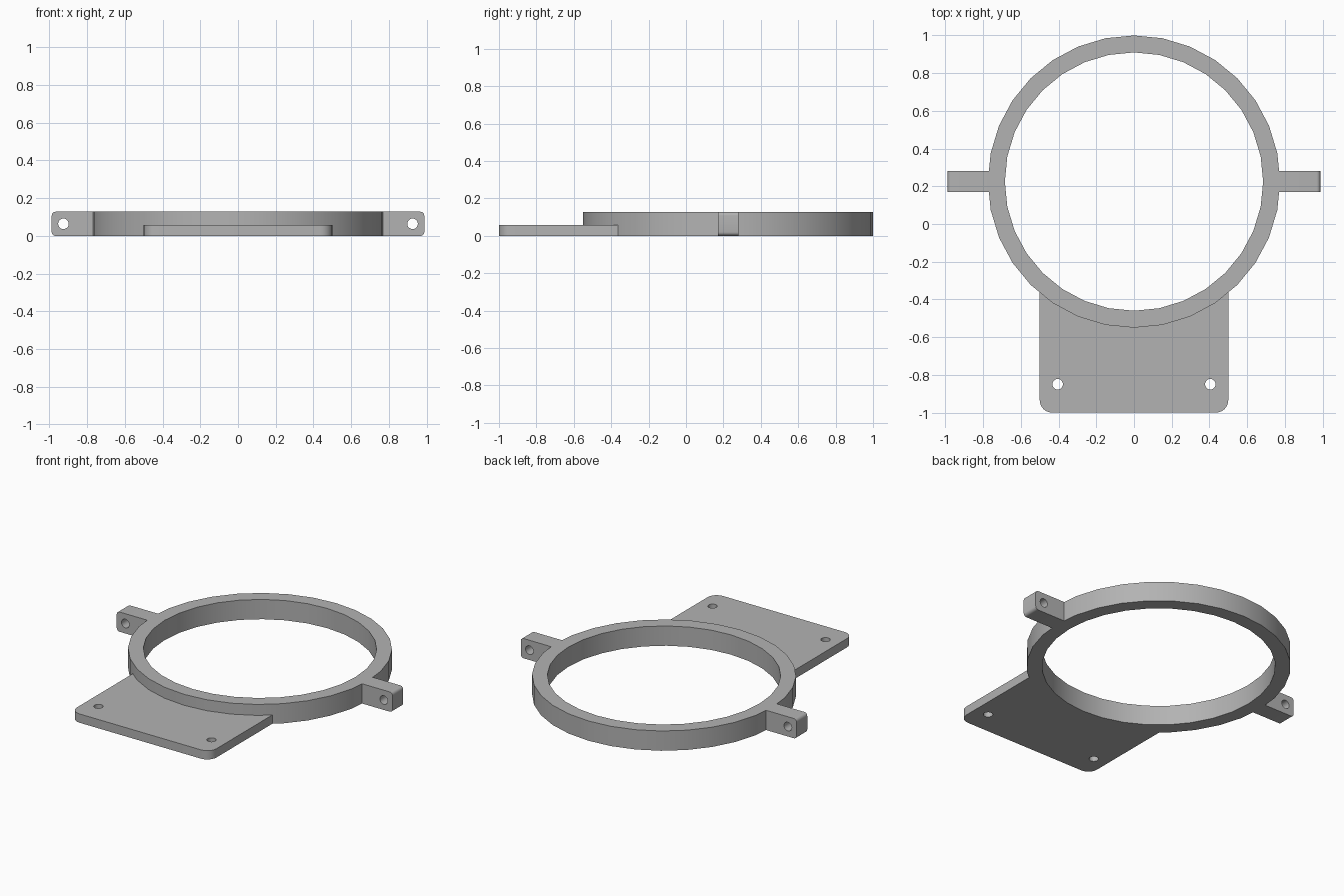
import bpy, bmesh
from math import cos, sin, pi, radians
from mathutils import Matrix

cube = bpy.data.objects.get("Cube")
if cube:
    bpy.data.objects.remove(cube)

grey = bpy.data.materials.new("light_grey")
grey.use_nodes = True
colour = (0.45, 0.45, 0.45, 1)
grey.diffuse_color = colour
grey.node_tree.nodes["Principled BSDF"].inputs["Base Color"].default_value = colour

RING_Y, OUTER, INNER, HEIGHT = 0.225, 0.775, 0.685, 0.128
SIDES, PLATE_HEIGHT, HOLE = 32, 0.057, 0.028


def arc(cx, cy, r, start, end, steps):
    angles = [radians(start + (end - start) * i / steps) for i in range(steps + 1)]
    return [(cx + r * cos(a), cy + r * sin(a)) for a in angles]


def circle(cx, cy, r, sides):
    return arc(cx, cy, r, 0, 360, sides)[:-1]


def extrude(name, loops, depth, matrix):
    """Fill an outline with holes, thicken it about its plane and place it."""
    curve = bpy.data.curves.new(name + "_outline", 'CURVE')
    curve.dimensions = '2D'
    curve.fill_mode = 'BOTH'
    curve.extrude = depth / 2
    for loop in loops:
        spline = curve.splines.new('POLY')
        spline.points.add(len(loop) - 1)
        for point, (x, y) in zip(spline.points, loop):
            point.co = (x, y, 0, 1)
        spline.use_cyclic_u = True
    helper = bpy.data.objects.new(name + "_outline", curve)
    bpy.context.collection.objects.link(helper)
    bpy.context.view_layer.update()
    evaluated = helper.evaluated_get(bpy.context.evaluated_depsgraph_get())
    mesh = bpy.data.meshes.new_from_object(evaluated)
    bpy.data.objects.remove(helper)
    bm = bmesh.new()
    bm.from_mesh(mesh)
    bmesh.ops.remove_doubles(bm, verts=bm.verts, dist=1e-5)
    bm.transform(matrix)
    bmesh.ops.recalc_face_normals(bm, faces=bm.faces)
    bm.to_mesh(mesh)
    bm.free()
    mesh.name = name
    mesh.materials.clear()
    mesh.materials.append(grey)
    obj = bpy.data.objects.new(name, mesh)
    bpy.context.collection.objects.link(obj)
    bpy.ops.object.select_all(action='DESELECT')
    obj.select_set(True)
    bpy.context.view_layer.objects.active = obj
    bpy.ops.object.shade_smooth_by_angle(angle=radians(30))


# Main ring
extrude("ring", [circle(0, RING_Y, OUTER, SIDES), circle(0, RING_Y, INNER, SIDES)],
        HEIGHT, Matrix.Translation((0, 0, HEIGHT / 2)))

# Mounting plate, with its back edge following the ring facets
half, corner = 0.5, 0.065
step = 360 / SIDES
facets = arc(0, RING_Y, OUTER, 270 + 4 * step, 270 - 4 * step, 8)
(x0, y0), (x1, y1) = facets[:2]
end_y = y0 + (y1 - y0) * (x0 - half) / (x0 - x1)
outline = [(half, end_y)] + facets[1:-1] + [(-half, end_y)]
outline += arc(corner - half, corner - 1, corner, 180, 270, 6)
outline += arc(half - corner, corner - 1, corner, 270, 360, 6)
extrude("mounting_plate", [outline] + [circle(s * 0.405, -0.85, HOLE, 20) for s in (-1, 1)],
        PLATE_HEIGHT, Matrix.Translation((0, 0, PLATE_HEIGHT / 2)))

# Side lugs with a cross hole and rounded outer edges
tip, bevel = 0.988, 0.02
for side, name in ((1, "left_lug"), (-1, "right_lug")):
    profile = [(0.77, 0)] + arc(tip - bevel, bevel, bevel, -90, 0, 5)
    profile += arc(tip - bevel, HEIGHT - bevel, bevel, 0, 90, 5) + [(0.77, HEIGHT)]
    loops = [profile, circle(0.926, HEIGHT / 2, HOLE, 20)]
    loops = [[(side * x, z) for x, z in loop] for loop in loops]
    extrude(name, loops, 0.11,
            Matrix.Translation((0, RING_Y, 0)) @ Matrix.Rotation(pi / 2, 4, 'X'))
